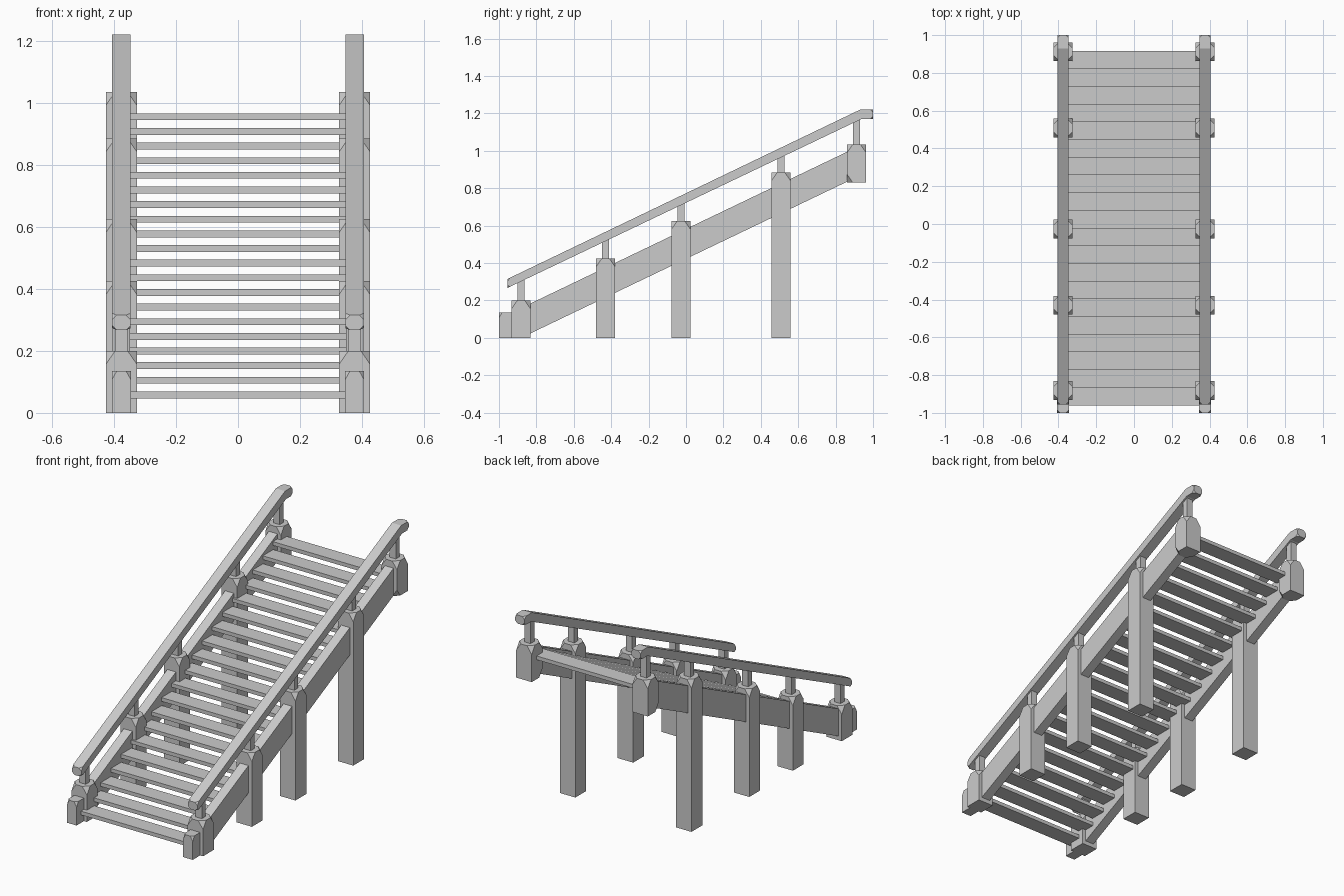
import bpy
import bmesh

old = bpy.data.objects.get("Cube")
if old:
    bpy.data.objects.remove(old, do_unlink=True)

# Plain grey for everything
grey = bpy.data.materials.new("light_grey")
grey.use_nodes = True
colour = (0.6, 0.6, 0.6, 1.0)
grey.diffuse_color = colour
grey.node_tree.nodes["Principled BSDF"].inputs["Base Color"].default_value = colour


def solid(name, profile, x0, x1, chip=0.0, chip_rule=None, stretch=1.0, mirror=True):
    """Extrude a (y, z) profile along x, chip chosen corners, mirror to both sides."""
    bm = bmesh.new()
    verts = [bm.verts.new((x0, y, z / stretch)) for y, z in profile]
    face = bm.faces.new(verts)
    result = bmesh.ops.extrude_face_region(bm, geom=[face])
    moved = [v for v in result["geom"] if isinstance(v, bmesh.types.BMVert)]
    bmesh.ops.translate(bm, verts=moved, vec=(x1 - x0, 0, 0))
    if chip_rule:
        corners = [v for v in bm.verts if chip_rule(v.co.y, v.co.z * stretch)]
        bmesh.ops.bevel(bm, geom=corners, offset=chip, offset_type='ABSOLUTE',
                        segments=1, profile=0.5, affect='VERTICES')
    for v in bm.verts:
        v.co.z *= stretch
    bmesh.ops.recalc_face_normals(bm, faces=bm.faces)
    mesh = bpy.data.meshes.new(name)
    bm.to_mesh(mesh)
    bm.free()
    mesh.materials.append(grey)
    obj = bpy.data.objects.new(name, mesh)
    bpy.context.scene.collection.objects.link(obj)
    if mirror:
        obj.modifiers.new("both_sides", 'MIRROR')
    return obj


def rect(y0, y1, z0, z1):
    return [(y0, z0), (y1, z0), (y1, z1), (y0, z1)]


SIDE = 0.376      # centre of posts, stringers and rails
SLOPE = 0.479


def rail_height(y):
    return 0.291 + SLOPE * (y + 0.955)


# Posts with chipped top corners, and a baluster on each
posts = [(-0.882, 0, 0.20), (-0.43, 0, 0.425), (-0.027, 0, 0.625),
         (0.508, 0, 0.885), (0.912, 0.83, 1.035)]
for i, (y, low, top) in enumerate(posts, 1):
    hanging = low > 0

    def chipped(vy, vz):
        return vz > top - 0.01 or (hanging and vy < y and vz < low + 0.01)

    solid(f"post_{i}", rect(y - 0.05, y + 0.05, low, top),
          SIDE - 0.05, SIDE + 0.05, 0.03, chipped, 1.45)
    solid(f"baluster_{i}", rect(y - 0.018, y + 0.018, top - 0.01, rail_height(y)),
          SIDE - 0.02, SIDE + 0.02)

# Small blocks at the foot of the stair
solid("foot_block", rect(-1.0, -0.9, 0, 0.135), SIDE - 0.031, SIDE + 0.031,
      0.016, lambda y, z: y < -0.95 and z > 0.1, 1.8)

# Sloping stringers
start, end = -0.882, 0.912
rise = SLOPE * (end - start)
solid("stringer", [(start, 0.0), (end, rise), (end, rise + 0.16), (start, 0.16)],
      SIDE - 0.028, SIDE + 0.028)

# Handrails with a level end at the top
solid("handrail", [(-0.955, 0.267), (0.938, 1.17), (1.0, 1.17),
                   (1.0, 1.22), (0.93, 1.22), (-0.955, 0.315)],
      SIDE - 0.03, SIDE + 0.03, 0.015, lambda y, z: y < -0.9 or y > 0.99)

# Treads
COUNT = 20
for i in range(COUNT):
    y = -0.96 + i * 0.0937
    z = 0.047 + i * 0.0472
    solid(f"tread_{i + 1}", rect(y, y + 0.096, z, z + 0.022),
          -0.36, 0.36, mirror=False)
